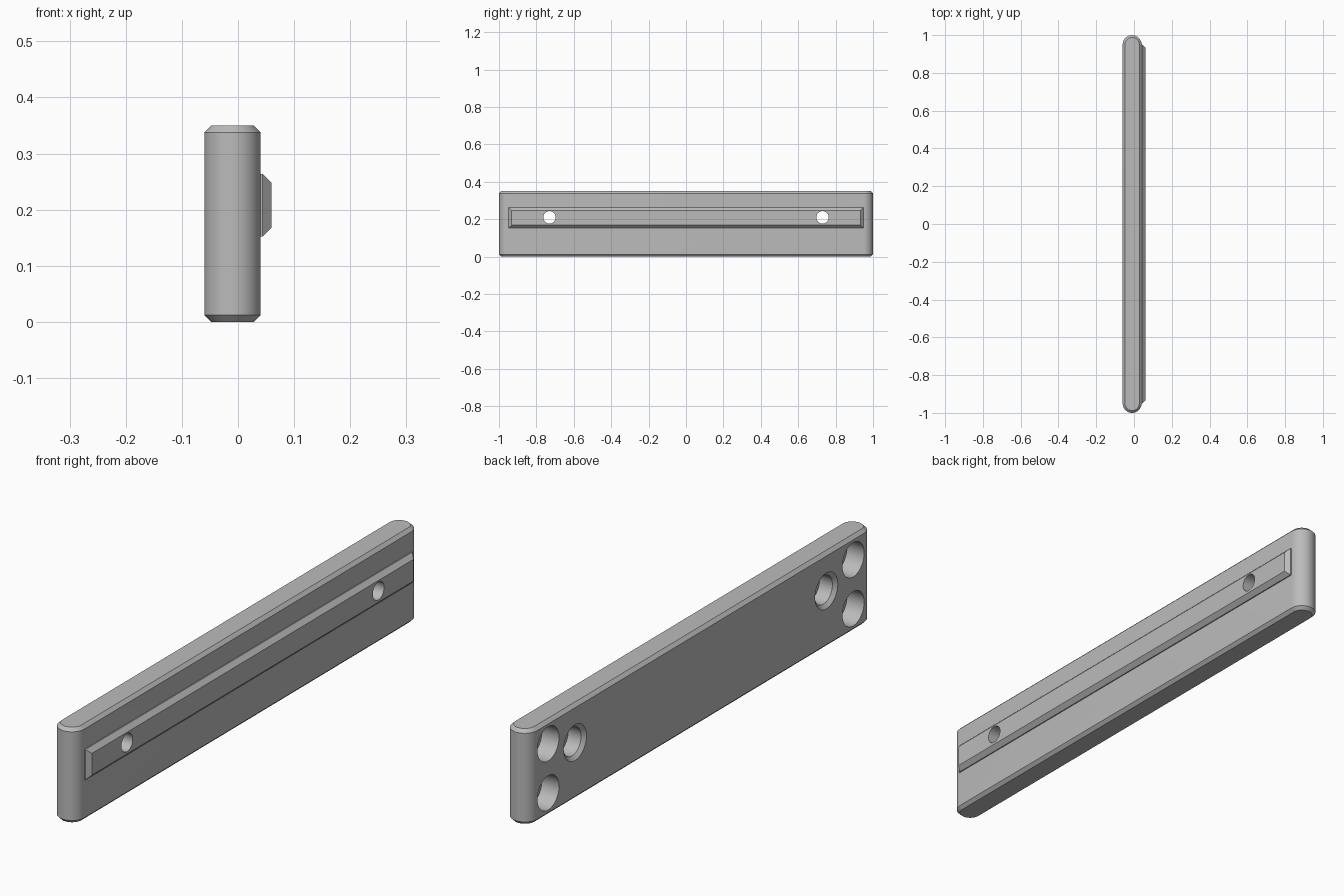
import bpy, bmesh
from math import sin, cos, pi, radians

if "Cube" in bpy.data.objects:
    bpy.data.objects.remove(bpy.data.objects["Cube"], do_unlink=True)

grey = bpy.data.materials.new("plain grey")
grey.use_nodes = True
colour = (0.5, 0.5, 0.5, 1)
grey.diffuse_color = colour
grey.node_tree.nodes["Principled BSDF"].inputs["Base Color"].default_value = colour


def loft(bm, rings):
    """Skin a list of equal-length rings and cap both ends."""
    loops = [[bm.verts.new(p) for p in ring] for ring in rings]
    for a, b in zip(loops, loops[1:]):
        for i in range(len(a)):
            j = (i + 1) % len(a)
            bm.faces.new((a[i], a[j], b[j], b[i]))
    bm.faces.new(loops[0][::-1])
    bm.faces.new(loops[-1])


def finish(name, bm):
    bmesh.ops.recalc_face_normals(bm, faces=bm.faces)
    mesh = bpy.data.meshes.new(name)
    bm.to_mesh(mesh)
    bm.free()
    mesh.materials.append(grey)
    obj = bpy.data.objects.new(name, mesh)
    bpy.context.collection.objects.link(obj)
    return obj


# Main bar: round-ended outline with chamfered top and bottom
MID, RADIUS, HEIGHT, CHAMFER, STEPS = -0.01, 0.05, 0.35, 0.012, 24


def outline(inset, z):
    ring = []
    for side in (1, -1):
        for i in range(STEPS + 1):
            a = pi * i / STEPS
            r = (RADIUS - inset) * side
            ring.append((MID + r * cos(a), side * (1 - RADIUS) + r * sin(a), z))
    return ring


bm = bmesh.new()
loft(bm, [outline(CHAMFER, 0), outline(0, CHAMFER),
          outline(0, HEIGHT - CHAMFER), outline(CHAMFER, HEIGHT)])
bar = finish("bar", bm)

# Raised rail with bevelled edges on the left face
bm = bmesh.new()
RAIL_Z = 0.208


def rail_ring(x, inset):
    y, z = 0.95 - inset, 0.056 - inset
    return [(x, s * y, RAIL_Z + t * z) for s, t in ((-1, -1), (1, -1), (1, 1), (-1, 1))]


loft(bm, [rail_ring(0.02, 0), rail_ring(0.044, 0), rail_ring(0.06, 0.016)])
rail = finish("rail", bm)

# Holes: each is a profile of (x, radius) turned around the x direction
bm = bmesh.new()


def bore(profile, y, z, sides=40):
    loft(bm, [[(x, y + r * cos(2 * pi * i / sides), z + r * sin(2 * pi * i / sides))
               for i in range(sides)] for x, r in profile])


screw = [(-0.08, 0.066), (-0.06, 0.066), (-0.048, 0.052),
         (0.005, 0.052), (0.005, 0.033), (0.08, 0.033)]
pocket = [(-0.08, 0.063), (0.01, 0.063)]
for side in (-1, 1):
    bore(screw, side * 0.73, 0.21)
    for z in (0.085, 0.265):
        bore(pocket, side * 0.886, z)
holes = finish("hole_cutter", bm)
holes.hide_render = True

# Join the rail and cut the holes
bpy.ops.object.select_all(action='DESELECT')
bpy.context.view_layer.objects.active = bar
bar.select_set(True)
for other, operation in ((rail, 'UNION'), (holes, 'DIFFERENCE')):
    mod = bar.modifiers.new(operation.title(), 'BOOLEAN')
    mod.object, mod.operation, mod.solver = other, operation, 'EXACT'
    bpy.ops.object.modifier_apply(modifier=mod.name)
    bpy.data.objects.remove(other, do_unlink=True)
bar.name = "bar_with_rail"
bpy.ops.object.shade_smooth_by_angle(angle=radians(30))
